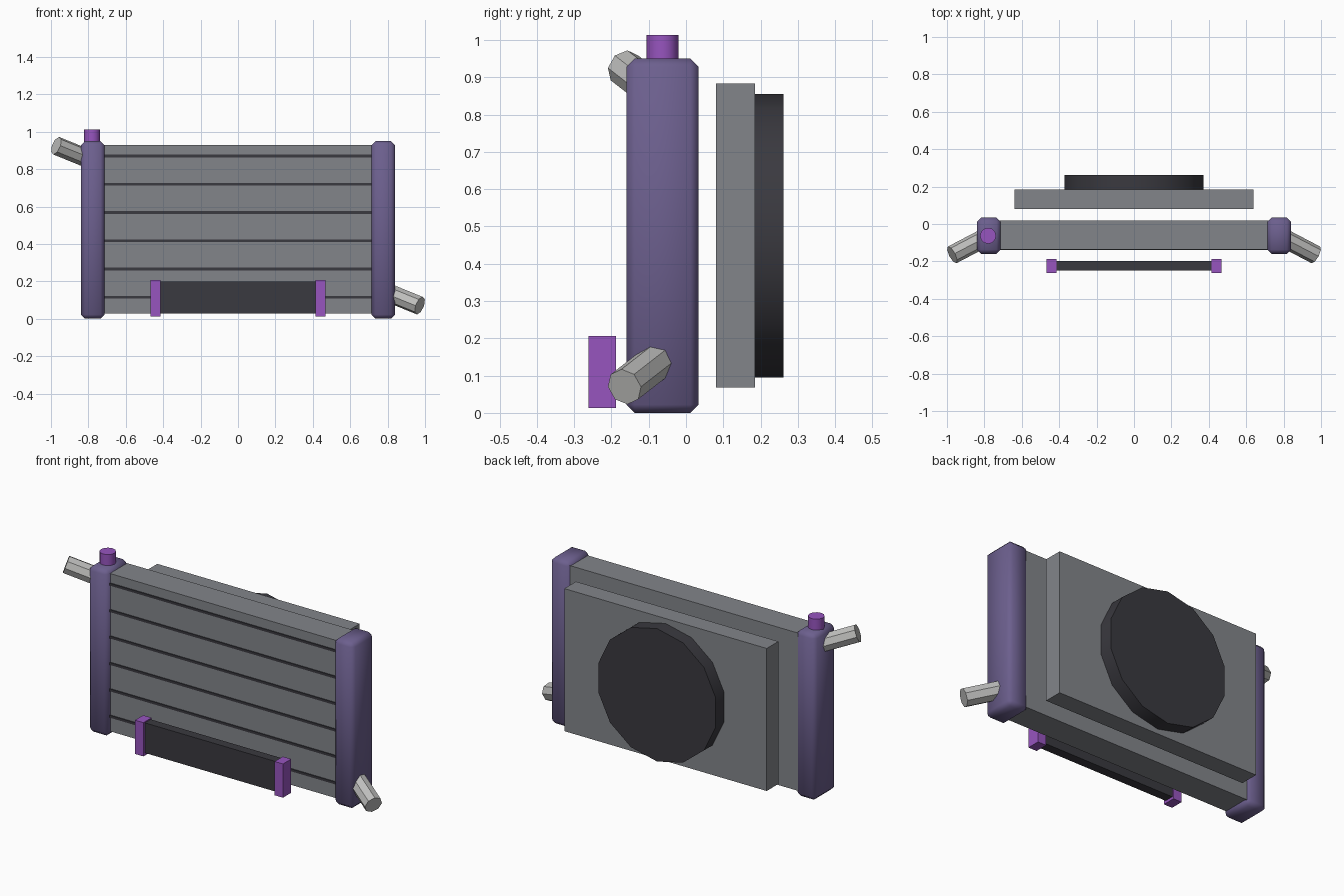
import bpy
import math
from mathutils import Vector

default = bpy.data.objects.get("Cube")
if default:
    bpy.data.objects.remove(default, do_unlink=True)


def material(name, rgb):
    m = bpy.data.materials.new(name)
    m.use_nodes = True
    m.diffuse_color = (*rgb, 1)
    bsdf = m.node_tree.nodes["Principled BSDF"]
    bsdf.inputs["Base Color"].default_value = (*rgb, 1)
    bsdf.inputs["Roughness"].default_value = 0.7
    return m


CORE = material("core grey", (0.225, 0.235, 0.255))
TANK = material("muted violet", (0.15, 0.115, 0.27))
ACCENT = material("bright purple", (0.31, 0.09, 0.52))
DARK = material("charcoal", (0.042, 0.041, 0.05))
METAL = material("pale metal", (0.52, 0.52, 0.51))


def finish(name, mat, smooth=None):
    ob = bpy.context.object
    ob.name = name
    ob.data.materials.append(mat)
    if smooth:
        bpy.ops.object.shade_smooth_by_angle(angle=math.radians(smooth))
    return ob


def box(name, mat, x, y, z, bevel=0):
    """Box from its (low, high) range on each axis."""
    bpy.ops.mesh.primitive_cube_add(size=1)
    ob = bpy.context.object
    ob.location = [(a + b) / 2 for a, b in (x, y, z)]
    ob.scale = [b - a for a, b in (x, y, z)]
    bpy.ops.object.transform_apply(location=False, rotation=False, scale=True)
    if bevel:
        mod = ob.modifiers.new("bevel", "BEVEL")
        mod.width = bevel
        mod.segments = 1
        bpy.ops.object.modifier_apply(modifier=mod.name)
    return finish(name, mat, 50 if bevel else None)


def rod(name, mat, start, end, radius, sides, smooth=None):
    """Cylinder between two points."""
    a, b = Vector(start), Vector(end)
    bpy.ops.mesh.primitive_cylinder_add(
        vertices=sides, radius=radius, depth=(b - a).length, location=(a + b) / 2)
    bpy.context.object.rotation_euler = (b - a).to_track_quat("Z", "Y").to_euler()
    return finish(name, mat, smooth)


# Core with dark fins across the front
box("radiator_core", CORE, (-0.73, 0.73), (-0.135, 0.02), (0.028, 0.93))
for i in range(6):
    z = 0.115 + i * 0.151
    box(f"core_fin_{i + 1}", DARK, (-0.72, 0.72), (-0.14, -0.13), (z - 0.007, z + 0.007))

# Side tanks, each with an angled hose neck, and oil cooler brackets
for side, s, root_z, tip_z in (("left", 1, 0.14, 0.07), ("right", -1, 0.855, 0.925)):
    box(f"{side}_tank", TANK, sorted((s * 0.713, s * 0.84)), (-0.16, 0.034), (0, 0.95), 0.022)
    rod(f"{side}_hose_neck", METAL, (s * 0.8, -0.075, root_z), (s * 0.972, -0.165, tip_z), 0.05, 8)
    box(f"{side}_cooler_bracket", ACCENT, sorted((s * 0.415, s * 0.468)), (-0.262, -0.188), (0.013, 0.206))

# Filler cap on the right tank
rod("filler_cap", ACCENT, (-0.78, -0.063, 0.93), (-0.78, -0.063, 1.013), 0.043, 12, 40)

# Small oil cooler in front
box("oil_cooler", DARK, (-0.42, 0.42), (-0.249, -0.197), (0.028, 0.2))

# Fan shroud and fan behind
box("fan_shroud", CORE, (-0.64, 0.64), (0.08, 0.185), (0.068, 0.883))
bpy.ops.mesh.primitive_cylinder_add(
    vertices=14, radius=0.38, depth=0.1, location=(0, 0.212, 0.475), rotation=(math.pi / 2, 0, 0))
finish("fan", DARK, 40)
